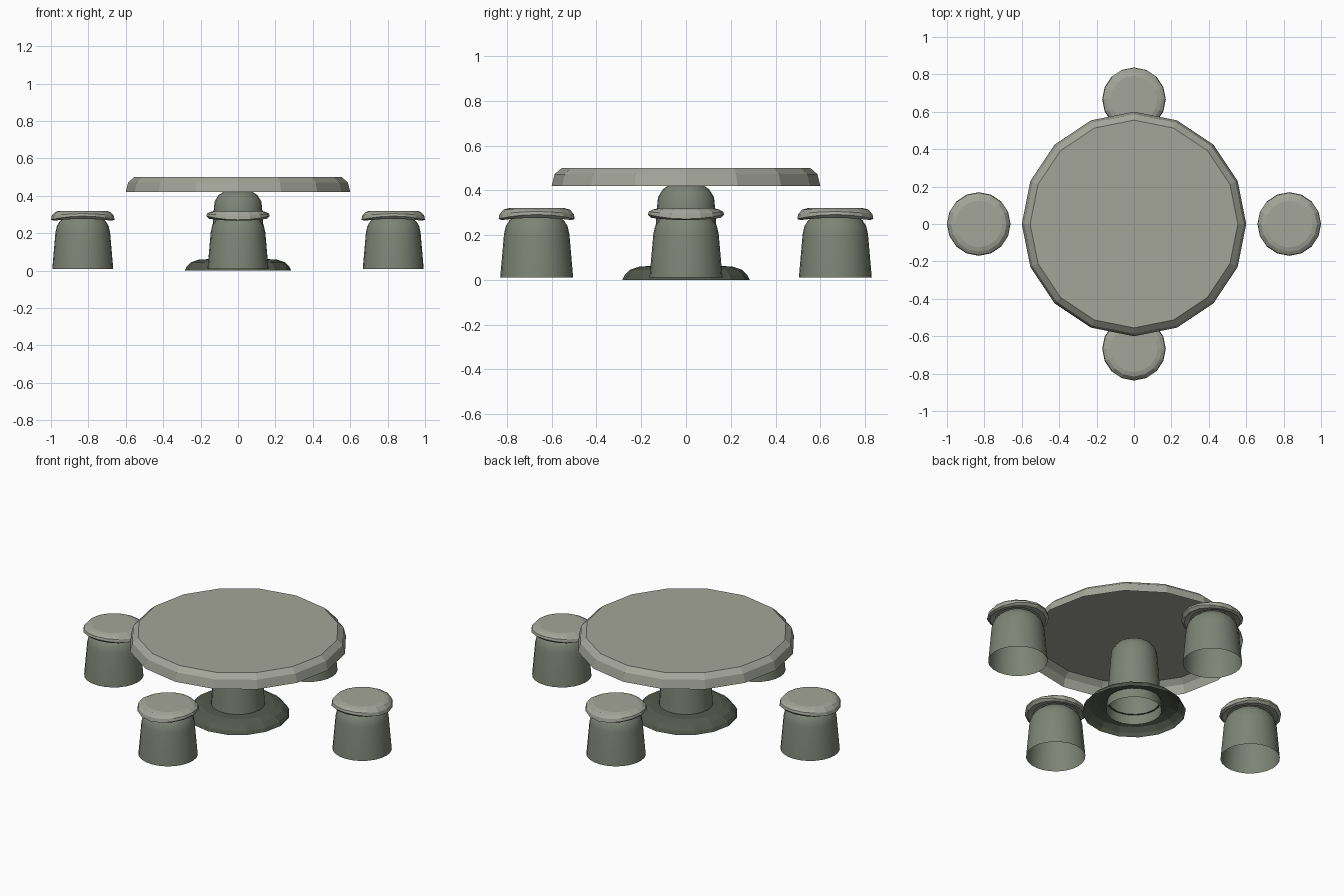
import bpy, bmesh, math

cube = bpy.data.objects.get("Cube")
if cube:
    bpy.data.objects.remove(cube, do_unlink=True)


def material(name, r, g, b):
    m = bpy.data.materials.new(name)
    m.use_nodes = True
    m.diffuse_color = (r, g, b, 1)
    m.node_tree.nodes["Principled BSDF"].inputs["Base Color"].default_value = (r, g, b, 1)
    return m


pale_stone = material("pale stone", 0.37, 0.38, 0.32)
green_stone = material("green grey stone", 0.21, 0.23, 0.18)
dark_stone = material("dark stone", 0.09, 0.10, 0.075)


def lathe(name, profile, sides, mat, place=(0, 0), turn=0.0, wave=0.0, cap=True, smooth=False):
    """Spin (radius, height, wave share) points round z; the last ring may be capped."""
    bm = bmesh.new()
    rings = []
    for point in profile:
        radius, height = point[:2]
        share = point[2] if len(point) > 2 else 0
        ring = []
        for i in range(sides):
            a = math.tau * i / sides
            z = height - wave * share * math.cos(2 * a)
            ring.append(bm.verts.new((radius * math.cos(a), radius * math.sin(a), z)))
        rings.append(ring)
    for low, high in zip(rings, rings[1:]):
        for i in range(sides):
            j = (i + 1) % sides
            bm.faces.new((low[i], low[j], high[j], high[i]))
    if cap:
        bm.faces.new(rings[-1])
    mesh = bpy.data.meshes.new(name)
    bm.to_mesh(mesh)
    bm.free()
    mesh.materials.append(mat)
    obj = bpy.data.objects.new(name, mesh)
    obj.location = (place[0], place[1], 0)
    obj.rotation_euler.z = turn
    bpy.context.collection.objects.link(obj)
    if smooth:
        bpy.ops.object.select_all(action="DESELECT")
        obj.select_set(True)
        bpy.context.view_layer.objects.active = obj
        bpy.ops.object.shade_smooth_by_angle(angle=math.radians(35))
    return obj


# Table: hollow sixteen-sided top, domed column, sloping foot
lathe("table_top", [(0.60, 0.42), (0.587, 0.472), (0.555, 0.5)], 16, pale_stone)
lathe("table_column",
      [(0.152, 0.005), (0.13, 0.32), (0.125, 0.37), (0.103, 0.405), (0.075, 0.423)],
      24, green_stone, smooth=True)
lathe("table_foot", [(0.285, 0.0), (0.275, 0.02), (0.25, 0.045), (0.205, 0.06), (0.14, 0.062)],
      16, dark_stone, cap=False)

# Four stools: open tapered body with a slightly wavy seat
body = [(0.163, 0.01), (0.146, 0.205), (0.138, 0.24), (0.122, 0.265), (0.10, 0.285)]
seat = [(0.125, 0.276), (0.155, 0.272, 0.5), (0.17, 0.282, 1), (0.166, 0.299, 0.6),
        (0.148, 0.314), (0.125, 0.32)]
stools = {"left": (0.83, 0), "back": (0, 0.667), "right": (-0.83, 0), "front": (0, -0.667)}
for k, (side, place) in enumerate(stools.items()):
    turn = k * math.pi / 2
    lathe(side + "_stool_body", body, 24, green_stone, place, turn, smooth=True)
    lathe(side + "_stool_seat", seat, 16, pale_stone, place, turn, wave=0.01)
